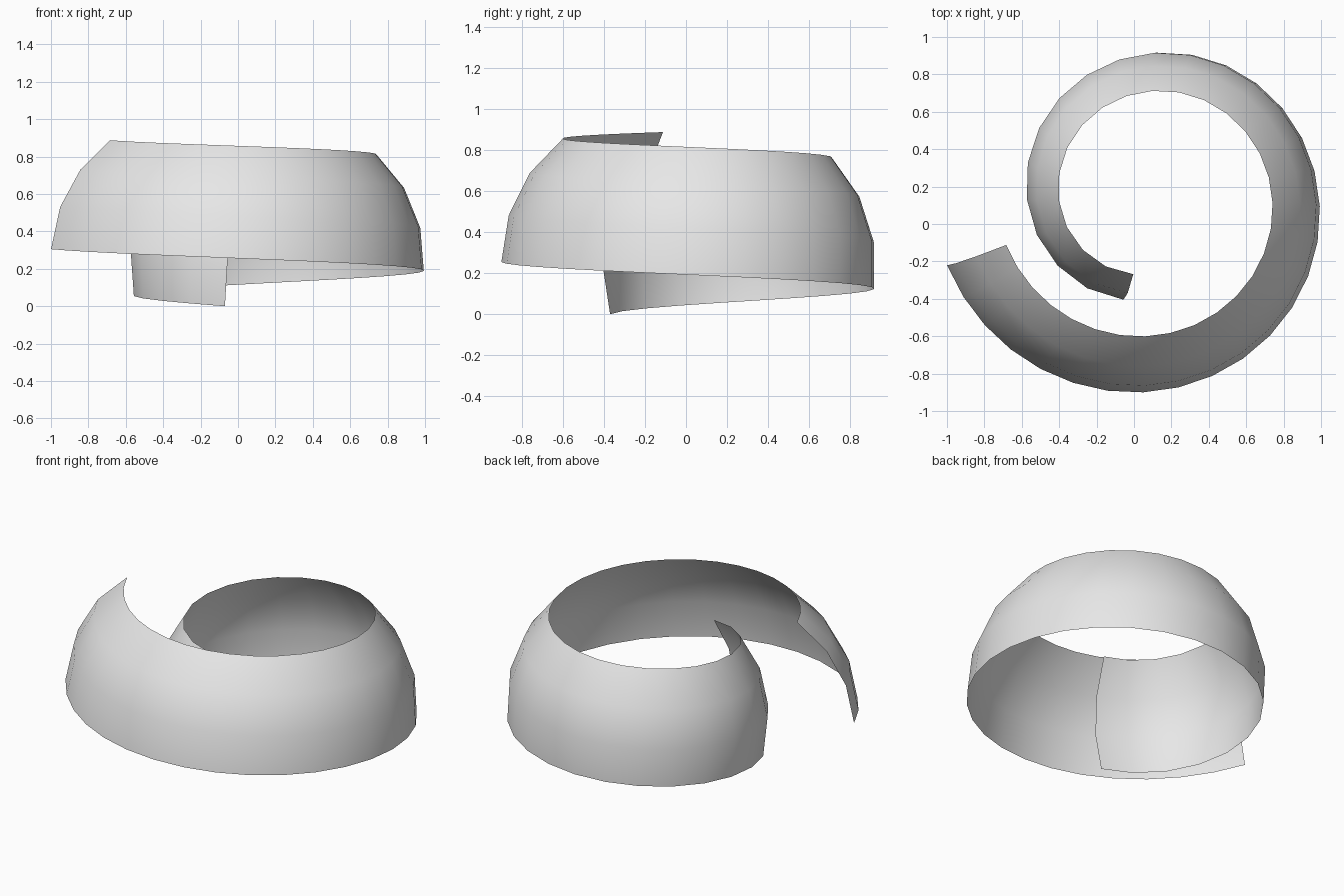
import bpy, bmesh, math
from mathutils import Vector

cube = bpy.data.objects.get("Cube")
if cube:
    bpy.data.objects.remove(cube, do_unlink=True)

# Spiral path: radius and height grow steadily with the clockwise turn
CENTRE = Vector((0.085, 0.14, 0))
START, SWEEP = math.radians(253.1), math.radians(414.7)
R0, R1, RISE = 0.533, 1.143, 0.305
STEPS = 32
GROWTH = (R1 - R0) / SWEEP
LENGTH = R0 * SWEEP + GROWTH * SWEEP ** 2 / 2

# Arc cross-section: equal segments, each bent inward from the last
SEGMENT, BEND = 0.231, math.radians(17.5)
TILT0, TILT1 = math.radians(9.4), math.radians(29.8)


def turn_at(fraction):
    """Turn angle giving equal steps along the length of the spiral."""
    return (math.sqrt(R0 ** 2 + 2 * GROWTH * fraction * LENGTH) - R0) / GROWTH


def section(turn):
    """Cross-section points standing square to the path."""
    angle = START - turn
    radial = Vector((math.cos(angle), math.sin(angle), 0))
    forward = Vector((math.sin(angle), -math.cos(angle), 0))
    radius = R0 + GROWTH * turn
    tangent = (forward * radius + radial * GROWTH
               + Vector((0, 0, RISE / SWEEP))).normalized()
    inward = Vector((0, 0, 1)).cross(tangent).normalized()
    if inward.dot(radial) > 0:
        inward.negate()
    up = inward.cross(tangent).normalized()
    if up.z < 0:
        up.negate()
    point = CENTRE + radial * radius + Vector((0, 0, RISE * turn / SWEEP))
    tilt = TILT0 + (TILT1 - TILT0) * turn / SWEEP
    points = [point]
    for bend in (-BEND, 0, BEND):
        lean = tilt + bend
        point = point + SEGMENT * (inward * math.sin(lean) + up * math.cos(lean))
        points.append(point)
    return points


# Sweep the cross-section into an open ribbon
bm = bmesh.new()
rows = [[bm.verts.new(p) for p in section(turn_at(i / STEPS))]
        for i in range(STEPS + 1)]
for a, b in zip(rows, rows[1:]):
    for j in range(len(a) - 1):
        face = bm.faces.new((a[j], a[j + 1], b[j + 1], b[j]))
        face.smooth = True
bm.normal_update()
first = bm.faces[:][0]
if first.normal.dot(first.calc_center_median() - CENTRE) < 0:
    bmesh.ops.reverse_faces(bm, faces=bm.faces[:])

mesh = bpy.data.meshes.new("spiral_ribbon")
bm.to_mesh(mesh)
bm.free()
ribbon = bpy.data.objects.new("spiral_ribbon", mesh)
bpy.context.collection.objects.link(ribbon)

# Plain light grey
grey = bpy.data.materials.new("light_grey")
grey.use_nodes = True
colour = (0.8, 0.8, 0.8, 1)
grey.diffuse_color = colour
grey.node_tree.nodes["Principled BSDF"].inputs["Base Color"].default_value = colour
mesh.materials.append(grey)
